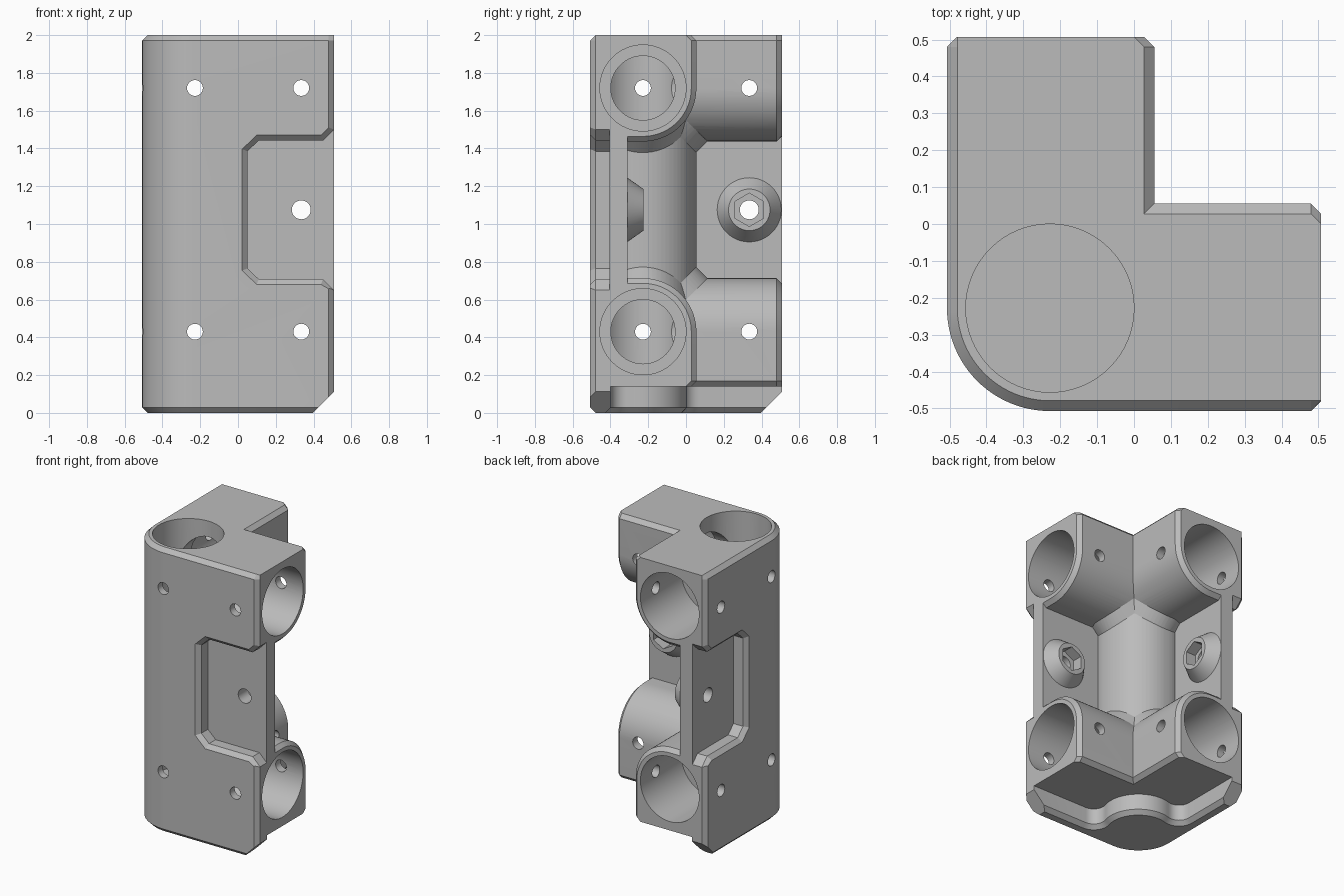
import bpy, bmesh
from math import cos, sin, pi, radians, atan2, hypot

if "Cube" in bpy.data.objects:
    bpy.data.objects.remove(bpy.data.objects["Cube"])

C = -0.228            # both axes of the upright tube
E = 0.507             # outer limit of the bracket
R = 0.283             # outside radius of every socket
BORE, STOP = 0.228, 0.17
BEV = 0.028
LEVELS = [(1.72, 1, 0.28), (0.43, -1, 0.29)]   # socket height, flat side, flat side distance
MID = 1.075
SCREW = 0.335

grey = bpy.data.materials.new("grey plastic")
grey.use_nodes = True
grey.diffuse_color = (0.5, 0.5, 0.5, 1)
grey.node_tree.nodes["Principled BSDF"].inputs["Base Color"].default_value = (0.5, 0.5, 0.5, 1)


def loft(name, rings):
    """Closed solid through rings of equal point count."""
    bm = bmesh.new()
    loops = [[bm.verts.new(p) for p in ring] for ring in rings]
    n = len(loops[0])
    for a, b in zip(loops, loops[1:]):
        for i in range(n):
            j = (i + 1) % n
            bm.faces.new((a[i], a[j], b[j], b[i]))
    bm.faces.new(loops[0])
    bm.faces.new(loops[-1])
    bmesh.ops.recalc_face_normals(bm, faces=bm.faces)
    me = bpy.data.meshes.new(name)
    bm.to_mesh(me)
    bm.free()
    me.materials.append(grey)
    ob = bpy.data.objects.new(name, me)
    bpy.context.scene.collection.objects.link(ob)
    return ob


def swap(points):
    return [(p[1], p[0], *p[2:]) for p in points]


def both(name, rings):
    """The same solid on the right and on the back arm."""
    return [loft("x_" + name, rings), loft("y_" + name, [swap(r) for r in rings])]


def arc(cx, cy, r, a, b, n):
    return [(cx + r * cos(radians(a + (b - a) * i / n)),
             cy + r * sin(radians(a + (b - a) * i / n))) for i in range(n + 1)]


def circle(cx, cy, r, n=64):
    return arc(cx, cy, r, 0, 360, n)[:-1]


def along_x(pts, x):
    return [(x, p, q) for p, q in pts]


def along_y(pts, y):
    return [(p, y, q) for p, q in pts]


def along_z(pts, z):
    return [(p, q, z) for p, q in pts]


# Outer shell: rounded corner outside, wavy foot inside
def shell_outline(outer, inner):
    fx, fy, wall = 0.07, -0.321, -0.40
    turn = math_angle = atan2(fy - C, fx - C) * 180 / pi
    reach = hypot(fx - C, fy - C)
    fillet = fy - wall + inner
    half = arc(C, C, E + C - outer, 225, 270, 12)
    half += [(0.48, outer - E), (E, max(-0.48, outer - E)), (E, wall - inner)]
    half += arc(fx, fy, fillet, 270, 180 + turn, 8)
    half += arc(C, C, reach - fillet, turn, 45, 12)[1:]
    return half + swap(half)[::-1][1:-1]


shell = loft("corner_bracket", [
    along_z(shell_outline(BEV, BEV), 0), along_z(shell_outline(0, 0), BEV),
    along_z(shell_outline(0, 0), 2 - BEV), along_z(shell_outline(BEV, 0), 2)])
adds, cuts = [], []

# Upright column
column = [(max(x, -0.42), max(y, -0.42)) for x, y in arc(C, C, R, -60, 150, 42)]
column.append((-0.42, -0.42))
adds.append(loft("column", [along_z(column, 0.2), along_z(column, 1.9)]))


# Four sockets, square on the outside and round towards the middle
def socket_profile(z, s, h, e):
    pts = [(-0.402, h), (0.055 - BEV - e, h), (0.055 - e, h - BEV)]
    pts += arc(C, 0, R - e, 0, -90, 20) + [(-0.402, e - R)]
    return [(y, z + s * v) for y, v in pts]


for z, s, h in LEVELS:
    adds += both("socket", [along_x(socket_profile(z, s, h, e), x)
                            for x, e in ((-0.402, 0), (0.48, 0), (E, 0.027))])
    # Slanted gusset between column and socket
    rings = []
    for t in (-0.03, 0.09):
        rings.append([(x + t, y, z + s * (t - 0.06 - (x - C)))
                      for x, y in arc(C, C, R - 0.0005, -40, 90, 26)])
    adds += both("gusset", rings)
    # Bores with an inner stop
    cuts += both("bore", [along_x(circle(C, z, BORE), x) for x in (0.05, 0.6)])
    cuts += both("stop_bore", [along_x(circle(C, z, STOP), x) for x in (C, 0.1)])
    # Screw holes
    for x, end in ((C, -0.3), (SCREW, 0.2)):
        cuts += both("screw_hole", [along_y(circle(x, z, 0.042, 24), y) for y in (-0.6, end)])

cuts.append(loft("upright_bore", [along_z(circle(C, C, BORE), z) for z in (0.26, 2.1)]))

# Side plates between the sockets, with bosses
plate = [(-0.2, 0.6), (E, 0.6), (E, 1.55), (-0.2, 1.55)]
adds += both("plate", [along_y(plate, y) for y in (-0.45, -0.31)])
adds += both("boss", [along_y(circle(SCREW, MID, r, 48), y)
                      for y, r in ((-0.33, 0.17), (-0.31, 0.17), (-0.225, 0.11))])
hexagon = arc(SCREW, MID, 0.088, 30, 390, 6)[:-1]
cuts += both("nut_pocket", [along_y(hexagon, y) for y in (-0.3, -0.2)])
cuts += both("boss_hole", [along_y(circle(SCREW, MID, 0.05, 32), y) for y in (-0.6, -0.2)])


# Recesses on the outside faces
def recess(g):
    top = [(0.05 - g, 0.31 + 0.4 * g), (0.11 - 0.4 * g, 0.367 + g),
           (0.45 - 0.4 * g, 0.367 + g), (0.53, 0.447 + 0.6 * g)]
    return [(x, MID + v) for x, v in top] + [(x, MID - v) for x, v in top[::-1]]


cuts += both("recess", [along_y(recess(g), y)
                        for y, g in ((-0.535, 0.056), (-0.479, 0), (-0.405, 0))])

# Slanted lower corners of the outer faces
corner = [(0.38, -0.015), (0.55, 0.155), (0.55, -0.015)]
cuts += both("foot_corner", [along_y(corner, y) for y in (-0.6, -0.39)])

# Join and cut everything into one solid
for group, operation in ((adds, "UNION"), (cuts, "DIFFERENCE")):
    for ob in group:
        ob.hide_render = True
        mod = shell.modifiers.new(ob.name, "BOOLEAN")
        mod.operation, mod.object, mod.solver = operation, ob, "EXACT"
bpy.context.view_layer.update()
graph = bpy.context.evaluated_depsgraph_get()
result = bpy.data.meshes.new_from_object(shell.evaluated_get(graph))
shell.modifiers.clear()
shell.data = result
for ob in adds + cuts:
    bpy.data.objects.remove(ob)
result.materials.clear()
result.materials.append(grey)
for face in result.polygons:
    face.material_index = 0

bpy.ops.object.select_all(action="DESELECT")
shell.select_set(True)
bpy.context.view_layer.objects.active = shell
bpy.ops.object.shade_smooth_by_angle(angle=radians(25))
